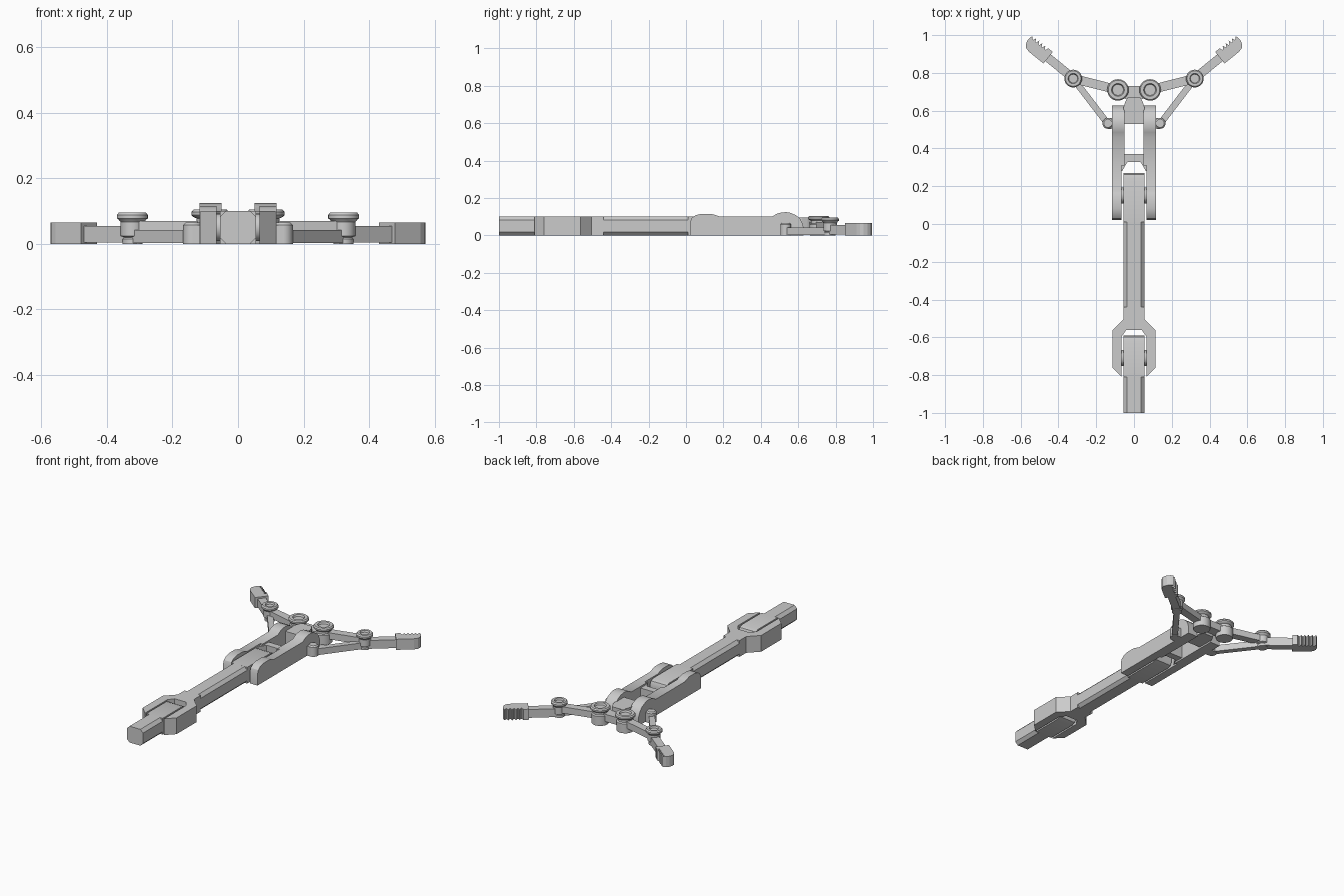
import bpy, bmesh, math
from mathutils import Vector

if "Cube" in bpy.data.objects:
    bpy.data.objects.remove(bpy.data.objects["Cube"])


def finish(name, bm, smooth=False):
    bmesh.ops.remove_doubles(bm, verts=bm.verts, dist=1e-5)
    bmesh.ops.recalc_face_normals(bm, faces=bm.faces)
    me = bpy.data.meshes.new(name)
    bm.to_mesh(me)
    bm.free()
    ob = bpy.data.objects.new(name, me)
    bpy.context.collection.objects.link(ob)
    if smooth:
        bpy.ops.object.select_all(action='DESELECT')
        ob.select_set(True)
        bpy.context.view_layer.objects.active = ob
        bpy.ops.object.shade_smooth_by_angle(angle=math.radians(32))
    return ob


def prism(name, pts, lo, hi, axis='z', smooth=False):
    """Extrude a 2D outline along an axis."""
    put = {'z': lambda a, b, h: (a, b, h),
           'x': lambda a, b, h: (h, a, b),
           'y': lambda a, b, h: (a, h, b)}[axis]
    bm = bmesh.new()
    low = [bm.verts.new(put(a, b, lo)) for a, b in pts]
    top = [bm.verts.new(put(a, b, hi)) for a, b in pts]
    bm.faces.new(low)
    bm.faces.new(top)
    n = len(pts)
    for i in range(n):
        j = (i + 1) % n
        bm.faces.new((low[i], low[j], top[j], top[i]))
    return finish(name, bm, smooth)


def lathe(name, profile, x, y, seg=28):
    """Spin a radius/height profile around a vertical axis."""
    bm = bmesh.new()
    vs = [bm.verts.new((x + r, y, z)) for r, z in profile]
    es = [bm.edges.new(p) for p in zip(vs, vs[1:])]
    bmesh.ops.spin(bm, geom=vs + es, cent=(x, y, 0), axis=(0, 0, 1),
                   angle=2 * math.pi, steps=seg)
    return finish(name, bm, True)


def circle(a, b, r, n=24):
    return [(a + r * math.cos(2 * math.pi * i / n), b + r * math.sin(2 * math.pi * i / n))
            for i in range(n)]


def mirrored(half):
    return half + [(-x, y) for x, y in reversed(half)]


def link(name, p, q, w, lo, hi):
    """Flat bar between two points."""
    p, q = Vector(p), Vector(q)
    d = (q - p).normalized() * w / 2
    n = Vector((-d.y, d.x))
    prism(name, [tuple(v) for v in (p + n, q + n, q - n, p - n)], lo, hi)


W, H, C = 0.055, 0.10, 0.018
octagon = [(-W, C), (-W + C, 0), (W - C, 0), (W, C), (W, H - C), (W - C, H), (C - W, H), (-W, H - C)]


def knuckle(name, start, end):
    """Square block with a rounded far end, fitting between fork arms."""
    prof = [(start, 0), (end - 0.03, 0), (end - 0.008, 0.008), (end, 0.025), (end, 0.075),
            (end - 0.008, 0.092), (end - 0.03, H), (start, H)]
    prism(name, prof, -W, W, 'x', True)


# base arm and its knuckle
prism("base_arm", octagon, -1.0, -0.81, 'y')
knuckle("base_knuckle", -0.81, -0.59)

# forearm: fork, chamfered rod, knuckle
prism("forearm_fork", mirrored([(0.04, -0.56), (0.065, -0.595), (0.065, -0.81), (0.115, -0.76),
                                (0.115, -0.565), (W, -0.505), (W, -0.44)]), 0, H)
prism("forearm_rod", octagon, -0.44, 0.01, 'y')
knuckle("forearm_knuckle", 0.01, 0.27)

# hinge pins
for name, y in (("elbow_pin", -0.71), ("wrist_pin", 0.15)):
    prism(name, circle(y, 0.05, 0.042), -0.07, 0.07, 'x', True)

# gripper body: bridge, cross block and knuckle plate
prism("gripper_bridge", mirrored([(0.035, 0.328), (0.063, 0.28), (0.07, 0.28), (0.07, 0.335),
                                  (0.052, 0.335), (0.052, 0.37)]), 0.01, 0.09)
prism("gripper_cross_block", mirrored([(0.055, 0.53), (0.055, 0.62), (0.045, 0.65), (0.033, 0.67)]), 0.01, 0.095)
prism("finger_mount", mirrored([(0.085, 0.67), (0.03, 0.66), (0.03, 0.73), (0.085, 0.73)][:2]
                               [::-1] + [(0.085, 0.735), (0.04, 0.73)]), 0.025, 0.07)

rear_cheek = [(0.31, 0), (0.31, 0.10), (0.18, 0.10), (0.165, 0.106), (0.135, 0.115), (0.08, 0.115),
              (0.05, 0.107), (0.03, 0.092), (0.022, 0.07), (0.022, 0)]
front_cheek = [(0.31, 0), (0.31, 0.10), (0.46, 0.10), (0.485, 0.115), (0.51, 0.122), (0.535, 0.124),
               (0.56, 0.12), (0.59, 0.106), (0.61, 0.088), (0.625, 0.06), (0.628, 0.04), (0.628, 0)]

shoulder = [(0, 0), (0.048, 0), (0.05, 0.003), (0.05, 0.058), (0.042, 0.063), (0.042, 0.078), (0.053, 0.083),
            (0.057, 0.088), (0.057, 0.097), (0.051, 0.104), (0.034, 0.104), (0.029, 0.094), (0, 0.094)]
joint = [(0, 0), (0.03, 0), (0.03, 0.015), (0.025, 0.02), (0.036, 0.024), (0.036, 0.066), (0.041, 0.073),
         (0.047, 0.078), (0.047, 0.088), (0.041, 0.096), (0.027, 0.096), (0.023, 0.086), (0, 0.086)]
lug = [(0, 0), (0.029, 0), (0.029, 0.058), (0.022, 0.065), (0, 0.065)]

# toothed fingertip outline: u along the finger, v toward the grip side
tip = [(0, 0.039)]
for i in range(5):
    u = 0.03 + i * 0.021
    tip += [(u, 0.041), (u + 0.006, 0.024), (u + 0.012, 0.024)]
tip += [(0.136, 0.038), (0.142, 0.02), (0.142, 0), (0.135, -0.02), (0.122, -0.033), (0.1, -0.039), (0, -0.039)]
ca, sa = math.cos(math.radians(39)), math.sin(math.radians(39))

for s, side in ((1, "right"), (-1, "left")):
    # side cheeks
    for nm, prof, x0 in (("rear_cheek", rear_cheek, 0.065), ("front_cheek", front_cheek, 0.05)):
        prism(f"{nm}_{side}", prof, *sorted((s * x0, s * 0.117)), 'x', True)
    # pivots
    lathe(f"finger_shoulder_{side}", shoulder, s * 0.085, 0.71)
    lathe(f"finger_joint_{side}", joint, s * 0.322, 0.77)
    lathe(f"strut_lug_{side}", lug, s * 0.138, 0.533)
    link(f"lug_base_{side}", (s * 0.10, 0.533), (s * 0.138, 0.533), 0.058, 0, 0.058)
    # linkage bars and finger
    link(f"finger_link_{side}", (s * 0.085, 0.71), (s * 0.322, 0.77), 0.048, 0.03, 0.07)
    link(f"strut_{side}", (s * 0.142, 0.535), (s * 0.318, 0.765), 0.034, 0.003, 0.042)
    link(f"finger_bar_{side}", (s * 0.322, 0.772), (s * 0.47, 0.892), 0.046, 0.004, 0.055)
    prism(f"fingertip_{side}",
          [(s * (0.455 + u * ca - v * sa), 0.88 + u * sa + v * ca) for u, v in tip], 0, 0.065)
